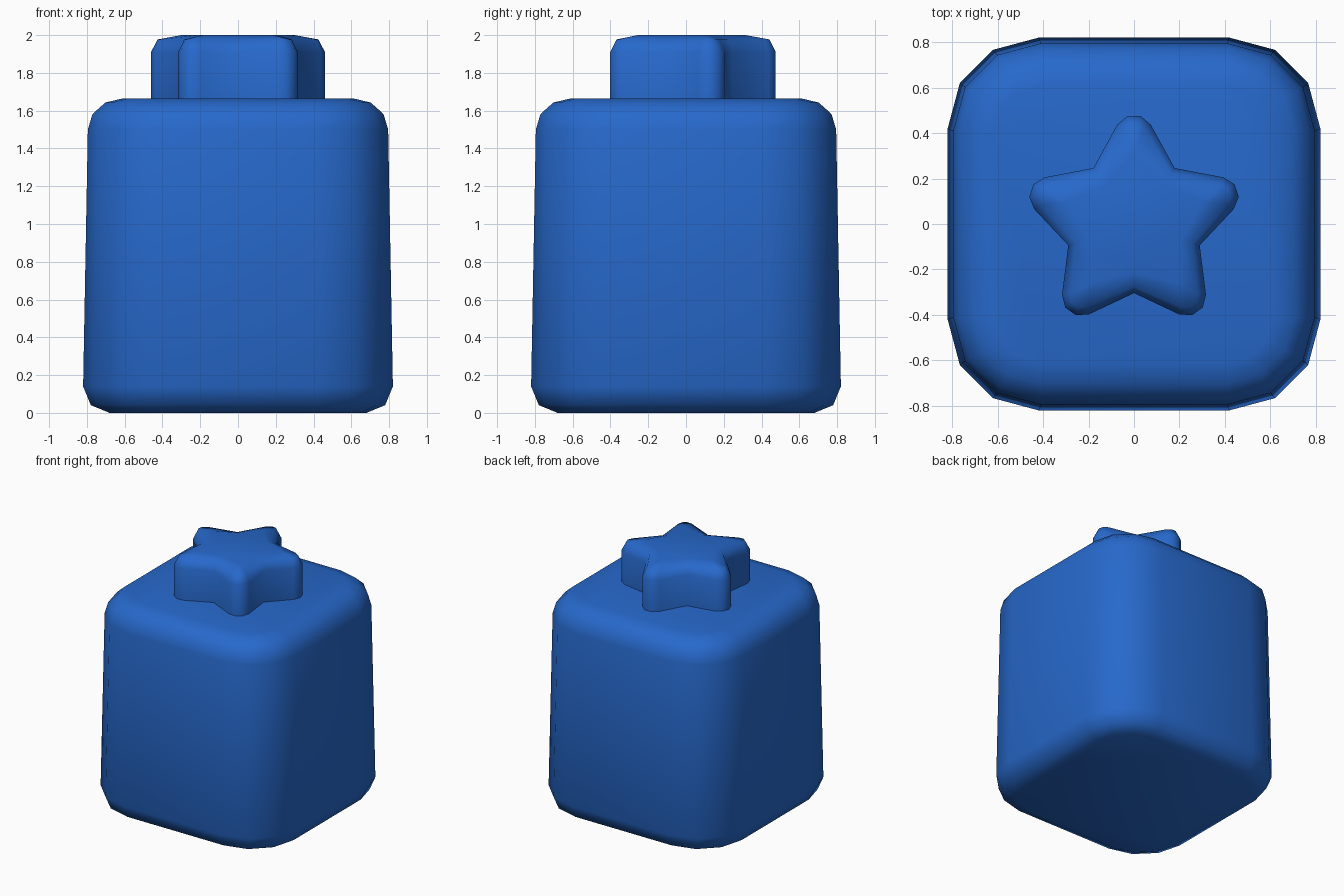
import bpy
import bmesh
from math import sin, cos, pi, radians

cube = bpy.data.objects.get("Cube")
if cube:
    bpy.data.objects.remove(cube, do_unlink=True)

blue = bpy.data.materials.new("blue plastic")
blue.use_nodes = True
blue.diffuse_color = (0.02, 0.14, 0.6, 1)
blue.node_tree.nodes["Principled BSDF"].inputs["Base Color"].default_value = blue.diffuse_color


def loft(name, rings):
    """Skin a stack of equal-length rings, cap both ends and shade smooth."""
    bm = bmesh.new()
    loops = [[bm.verts.new(p) for p in ring] for ring in rings]
    n = len(loops[0])
    for low, high in zip(loops, loops[1:]):
        for i in range(n):
            j = (i + 1) % n
            bm.faces.new((low[i], low[j], high[j], high[i]))
    bm.faces.new(loops[0][::-1])
    bm.faces.new(loops[-1])
    bmesh.ops.remove_doubles(bm, verts=bm.verts[:], dist=0.0005)
    bmesh.ops.recalc_face_normals(bm, faces=bm.faces[:])
    mesh = bpy.data.meshes.new(name)
    bm.to_mesh(mesh)
    bm.free()
    mesh.materials.append(blue)
    obj = bpy.data.objects.new(name, mesh)
    bpy.context.collection.objects.link(obj)
    bpy.ops.object.select_all(action="DESELECT")
    obj.select_set(True)
    bpy.context.view_layer.objects.active = obj
    bpy.ops.object.shade_smooth_by_angle(angle=radians(60))
    return obj


def rounded_square(half, centre, z):
    """Square outline with three-segment corner arcs about a fixed centre."""
    radius = half - centre
    ring = []
    for q in range(4):
        mid = pi / 4 + q * pi / 2
        cx = centre * (1 if cos(mid) > 0 else -1)
        cy = centre * (1 if sin(mid) > 0 else -1)
        for k in range(4):
            a = q * pi / 2 + k * pi / 6
            ring.append((cx + radius * cos(a), cy + radius * sin(a), z))
    return ring


def star(tip_centre, tip_radius, valley, z):
    """Five-pointed outline with blunt three-segment tips."""
    ring = []
    for p in range(5):
        axis = pi / 2 + p * 2 * pi / 5
        for k in (-3, -1, 1, 3):
            a = axis + k * pi / 9
            ring.append((tip_centre * cos(axis) + tip_radius * cos(a),
                         tip_centre * sin(axis) + tip_radius * sin(a), z))
        a = axis + pi / 5
        ring.append((valley * cos(a), valley * sin(a), z))
    return ring


# Tapered block with rounded bottom and top rims
TOP = 1.665
rings = []
for k in range(3):
    a = k * pi / 4
    rings.append(rounded_square(0.68 + 0.14 * sin(a), 0.42, 0.14 - 0.14 * cos(a)))
for k in range(4):
    a = k * pi / 6
    rings.append(rounded_square(0.61 + 0.185 * cos(a), 0.41, 1.5 + 0.165 * sin(a)))
loft("block_body", rings)

# Raised star knob with a softened upper rim
loft("star_knob", [
    star(0.395, 0.085, 0.304, TOP - 0.01),
    star(0.395, 0.085, 0.304, 1.91),
    star(0.390, 0.055, 0.275, 1.977),
    star(0.315, 0.0, 0.215, 2.0),
])
